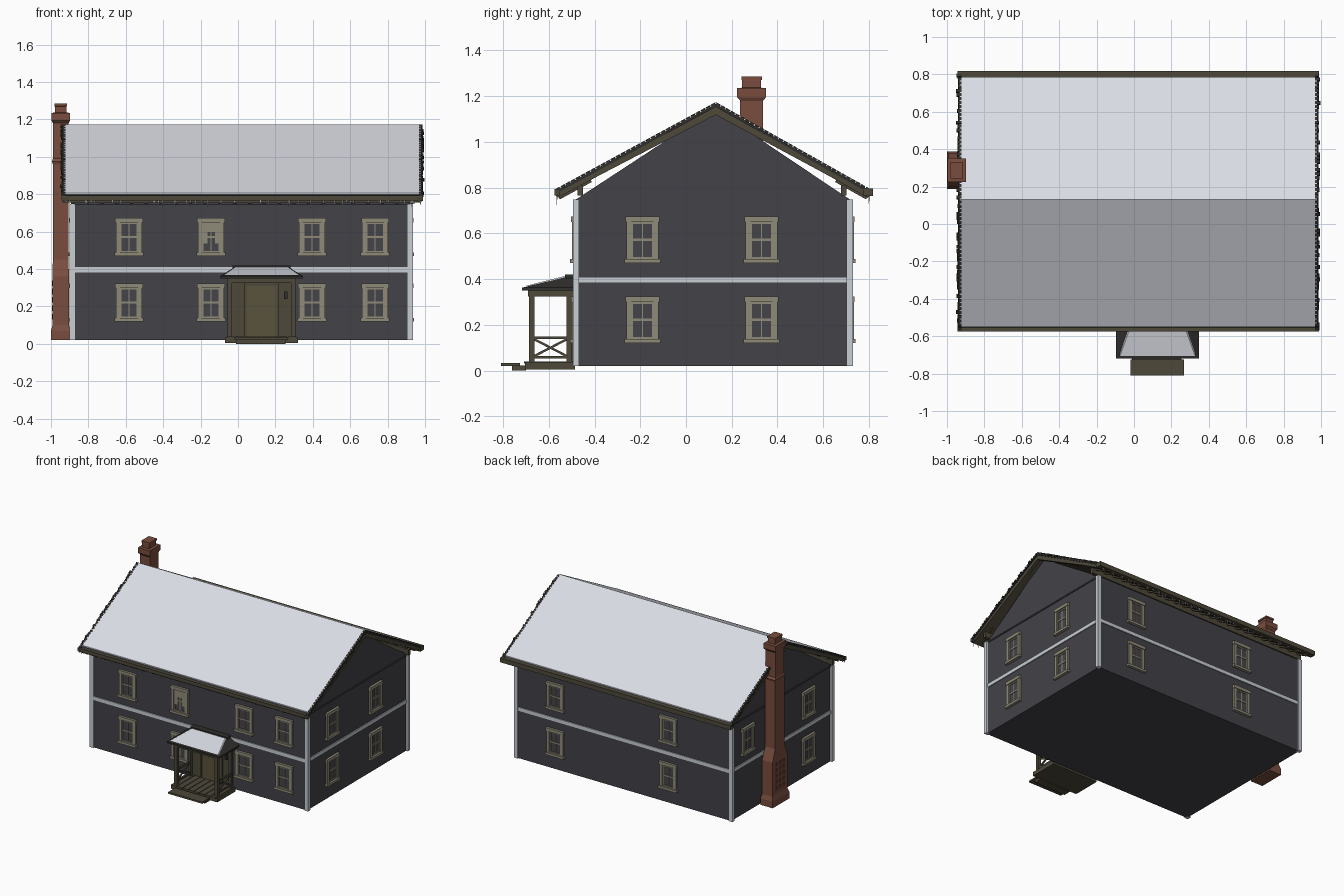
import bpy, bmesh, math, random
from mathutils import Matrix, Vector

random.seed(4)
if "Cube" in bpy.data.objects:
    bpy.data.objects.remove(bpy.data.objects["Cube"])


def material(name, r, g, b):
    m = bpy.data.materials.new(name)
    m.diffuse_color = (r, g, b, 1)
    m.use_nodes = True
    bsdf = m.node_tree.nodes["Principled BSDF"]
    bsdf.inputs["Base Color"].default_value = (r, g, b, 1)
    bsdf.inputs["Roughness"].default_value = 0.8
    return m


SIDING = material("charcoal siding", .055, .055, .065)
TRIM = material("white trim", .58, .62, .66)
CASING = material("beige casing", .28, .26, .19)
GLASS = material("dark glass", .06, .06, .068)
WOOD = material("olive wood", .075, .065, .042)
DOOR = material("brown door", .10, .085, .045)
SHINGLE = material("dark shingle", .03, .029, .026)
SNOW = material("snow", .70, .72, .78)
BRICK = material("red brick", .19, .075, .048)
MORTAR = material("dark brick", .10, .04, .028)


def finish(name, bm, *mats):
    bmesh.ops.recalc_face_normals(bm, faces=bm.faces)
    mesh = bpy.data.meshes.new(name)
    bm.to_mesh(mesh)
    bm.free()
    for m in mats:
        mesh.materials.append(m)
    ob = bpy.data.objects.new(name, mesh)
    bpy.context.collection.objects.link(ob)
    return ob


def add_box(bm, x0, x1, y0, y1, z0, z1, slot=0, turn=Matrix()):
    size = Matrix.Diagonal((x1 - x0, y1 - y0, z1 - z0, 1))
    mid = Matrix.Translation(((x0 + x1) / 2, (y0 + y1) / 2, (z0 + z1) / 2))
    verts = bmesh.ops.create_cube(bm, size=1, matrix=mid @ turn @ size)["verts"]
    for f in {f for v in verts for f in v.link_faces}:
        f.material_index = slot


def boxes(name, mat, *items):
    bm = bmesh.new()
    for item in items:
        add_box(bm, *item)
    return finish(name, bm, mat)


def prism(name, mat, x0, x1, profile):
    """Extrude a y-z profile along x."""
    bm = bmesh.new()
    face = bm.faces.new([bm.verts.new((x0, y, z)) for y, z in profile])
    new = bmesh.ops.extrude_face_region(bm, geom=[face])["geom"]
    bmesh.ops.translate(bm, vec=(x1 - x0, 0, 0),
                        verts=[v for v in new if isinstance(v, bmesh.types.BMVert)])
    return finish(name, bm, mat)


def bar(bm, p, q, w):
    """Square bar between two points."""
    p, q = Vector(p), Vector(q)
    d = q - p
    turn = d.to_track_quat('Z', 'Y').to_matrix().to_4x4()
    bmesh.ops.create_cube(bm, size=1, matrix=Matrix.Translation((p + q) / 2) @ turn
                          @ Matrix.Diagonal((w, w, d.length, 1)))


# Walls, corner boards and belt course
X0, X1, Y0, Y1 = -.885, .92, -.485, .72
prism("walls", SIDING, X0, X1, [(Y0, .02), (Y1, .02), (Y1, .746), (.125, 1.145), (Y0, .746)])
boxes("gable_ledge", SIDING, (X0 - .006, X1 + .006, Y0 + .01, Y1 - .01, .74, .75))
boxes("belt_course", TRIM, (X0 - .007, X1 + .007, Y0 - .007, Y1 + .007, .383, .41))
boxes("corner_boards", TRIM, *[
    (x - .016, x + .016, y - .014, y + .014, .02, .748)
    for x in (X0, X1) for y in (Y0 + .004, Y1 - .004)])

# Windows, one shared mesh turned to each wall
def window_mesh(name, curtain):
    bm = bmesh.new()
    add_box(bm, -.05, .05, -.003, .01, -.085, .085, 1)
    for s in (-1, 1):
        add_box(bm, s * .059 - .011, s * .059 + .011, -.014, .01, -.09, .09)
        add_box(bm, s * .045 - .004, s * .045 + .004, -.008, .01, -.088, .088)
    add_box(bm, -.074, .074, -.018, .01, .078, .102)
    add_box(bm, -.078, .078, -.022, .01, -.102, -.084)
    add_box(bm, -.003, .003, -.006, .01, -.085, .085)
    for z, h in ((0, .005), (.074, .005), (-.08, .005)):
        add_box(bm, -.048, .048, -.008, .01, z - h, z + h)
    if curtain:
        add_box(bm, -.048, .048, -.009, -.005, .025, .08)
        for s in (-1, 1):
            add_box(bm, s * .034 - .014, s * .034 + .014, -.009, -.005, -.035, .03)
    return finish(name, bm, CASING, GLASS)


LOW, HIGH = .222, .572
spots = [(x, Y0, z, 0) for x in (-.583, -.144, .396, .733) for z in (LOW, HIGH)]
spots += [(X1, y, z, 90) for y in (-.19, .33) for z in (LOW, HIGH)]
spots += [(x, Y1, z, 180) for x in (.59, -.36) for z in (LOW, HIGH)]
spots += [(X0, -.20, LOW, -90), (X0, -.20, HIGH, -90), (X0, .53, HIGH, -90)]
shared = None
for i, (x, y, z, angle) in enumerate(spots):
    if (x, z) == (-.144, HIGH):
        ob = window_mesh("curtained_window", True)
    elif shared is None:
        ob = window_mesh("window", False)
        shared = ob.data
    else:
        ob = bpy.data.objects.new("window_%d" % i, shared)
        bpy.context.collection.objects.link(ob)
    ob.location = (x, y, z)
    ob.rotation_euler.z = math.radians(angle)

# Roof layers: boards, shingles and snow
RIDGE, FRONT, BACK = (.13, 1.165), (-.57, .785), (.805, .785)
RX0, RX1 = -.945, .99


def roof_layer(name, mat, inset, low, high, trim=0):
    def on_slope(end, dz):
        t = trim / abs(end[0] - RIDGE[0])
        return (end[0] + (RIDGE[0] - end[0]) * t, end[1] + (RIDGE[1] - end[1]) * t + dz)
    top = [on_slope(FRONT, high), (RIDGE[0], RIDGE[1] + high), on_slope(BACK, high)]
    under = [on_slope(BACK, low), (RIDGE[0], RIDGE[1] + low), on_slope(FRONT, low)]
    return prism(name, mat, RX0 + inset, RX1 - inset, top + under)


roof_layer("roof_boards", WOOD, .012, -.035, -.012, .01)
roof_layer("roof_shingles", SHINGLE, .004, -.012, .001)
roof_layer("roof_snow", SNOW, .012, 0, .009, .022)

# Ragged shingle ends, rake boards and rafters
bm, rakes, rafters = bmesh.new(), bmesh.new(), bmesh.new()
for end in (FRONT, BACK):
    dy, dz = end[0] - RIDGE[0], end[1] - RIDGE[1]
    turn = Matrix.Rotation(math.atan(dz / dy), 4, 'X')
    for i in range(32):
        t = (i + .5) / 32
        y, z = RIDGE[0] + dy * t, RIDGE[1] + dz * t
        for x, s in ((RX0, -1), (RX1, 1)):
            a, b = x - s * .022, x + s * random.uniform(-.006, .006)
            add_box(bm, min(a, b), max(a, b), y - .009, y + .009, z - .002, z + .009, 0, turn)
    for x in (RX0 + .022, RX1 - .022):
        bar(rakes, (x, RIDGE[0], RIDGE[1] - .032), (x, end[0], end[1] - .016), .026)
    for i in range(24):
        x = RX0 + .06 + i * (RX1 - RX0 - .12) / 23
        bar(rafters, (x, end[0] - dy * .22, end[1] - dz * .22 - .036),
            (x, end[0] - dy * .02, end[1] - dz * .02 - .036), .018)
finish("shingle_ends", bm, SHINGLE)
finish("rake_boards", rakes, WOOD)
finish("rafter_tails", rafters, WOOD)
boxes("wall_plates", WOOD, *[(RX0 + .03, RX1 - .03, y - .012, y + .012, .765, .81)
                            for y in (-.462, .69)])
boxes("front_fascia", WOOD, (RX0, RX1, -.575, -.553, .766, .793))
boxes("back_gutter", WOOD, (RX0, RX1, .775, .818, .763, .797))

# Icicles along both eaves
bm = bmesh.new()
for i in range(90):
    length = random.uniform(.012, .045)
    place = (random.uniform(RX0, RX1), random.choice((-.565, .80)), .768 - length / 2)
    bmesh.ops.create_cone(bm, cap_ends=True, segments=5, radius1=.0005, radius2=.003,
                          depth=length, matrix=Matrix.Translation(place))
finish("icicles", bm, SNOW)

# Chimney lofted through rectangular rings (height, half width, half depth)
def loft(name, mat, cx, cy, rings):
    bm, last = bmesh.new(), None
    for z, a, b in rings:
        ring = [bm.verts.new((cx + a * i, cy + b * j, z))
                for i, j in ((-1, -1), (1, -1), (1, 1), (-1, 1))]
        if last:
            for k in range(4):
                n = (k + 1) % 4
                bm.faces.new((last[k], last[n], ring[n], ring[k]))
        else:
            bm.faces.new(ring)
        last = ring
    bm.faces.new(last)
    return finish(name, bm, mat)


CX, CY = -.948, .287
loft("chimney", BRICK, CX, CY, [
    (.02, .052, .1), (.07, .052, .1), (.1, .044, .09), (.36, .044, .09), (.45, .042, .056),
    (.96, .042, .056), (.975, .047, .062), (.99, .042, .05), (1.18, .042, .05),
    (1.195, .05, .063), (1.235, .05, .063), (1.237, .03, .042), (1.27, .03, .042),
    (1.271, .034, .045), (1.285, .034, .045)])
boxes("chimney_brick_panels", MORTAR, *[
    (CX - .047, CX - .04, CY + j * .042 - .015, CY + j * .042 + .015, z, z + .03)
    for j in (-1, 0, 1) for z in (.13, .175, .22, .265, .31)])

# Porch floor, steps, posts and beams
PX0, PX1, PY = -.07, .32, -.705
boxes("porch_floor", WOOD, (PX0, PX1, PY, Y0, .005, .035))
boxes("porch_floor_planks", WOOD, *[(PX0 + .01 + i * .047, PX0 + .05 + i * .047, PY - .004, Y0,
                                     .03, .039) for i in range(8)])
boxes("porch_step", WOOD, (-.02, .267, -.81, -.725, .02, .033), (-.01, .255, -.76, -.7, 0, .022))
SIDES = (-.045, .295)
boxes("porch_posts", WOOD, *[(x - .012, x + .012, y - .012, y + .012, .03, .34)
                            for x in SIDES for y in (-.675, -.51)])
boxes("porch_beams", WOOD, (PX0 + .01, PX1 - .01, -.69, -.66, .325, .355),
      *[(x - .013, x + .013, -.69, Y0, .325, .355) for x in SIDES])

# Crossed side railings
bm = bmesh.new()
for x in SIDES:
    for z in (.058, .143):
        bar(bm, (x, -.675, z), (x, -.51, z), .012)
    bar(bm, (x, -.67, .06), (x, -.515, .14), .01)
    bar(bm, (x, -.67, .14), (x, -.515, .06), .01)
finish("porch_railings", bm, WOOD)

# Entrance: surround, door and lamp
boxes("door_surround", WOOD, (-.04, .29, Y0 - .008, Y0, .03, .34))
boxes("door", DOOR, (.045, .205, Y0 - .014, Y0, .04, .31))
boxes("door_frame", WOOD, (.032, .045, Y0 - .02, Y0, .04, .32), (.205, .218, Y0 - .02, Y0, .04, .32),
      (.032, .218, Y0 - .02, Y0, .31, .325))
boxes("porch_lamp", SHINGLE, (.245, .265, Y0 - .03, Y0, .24, .28))

# Hipped porch roof with snow on its front slope
def hip(name, mat, eave, top):
    bm = bmesh.new()
    lower, upper = [[bm.verts.new(p) for p in (
        (x0, y, z), (x1, y, z), (x1, Y0, z), (x0, Y0, z))] for x0, x1, y, z in (eave, top)]
    bm.faces.new(lower)
    bm.faces.new(upper)
    for k in range(4):
        n = (k + 1) % 4
        bm.faces.new((lower[k], lower[n], upper[n], upper[k]))
    return finish(name, bm, mat)


boxes("porch_roof_edge", SHINGLE, (-.096, .348, -.718, Y0, .35, .363))
hip("porch_roof", SHINGLE, (-.094, .346, -.715, .363), (-.02, .272, -.52, .41))
hip("porch_snow", SNOW, (-.075, .327, -.706, .369), (-.015, .267, -.54, .411))
boxes("porch_roof_cap", SHINGLE, (-.03, .282, -.53, Y0, .405, .42))
